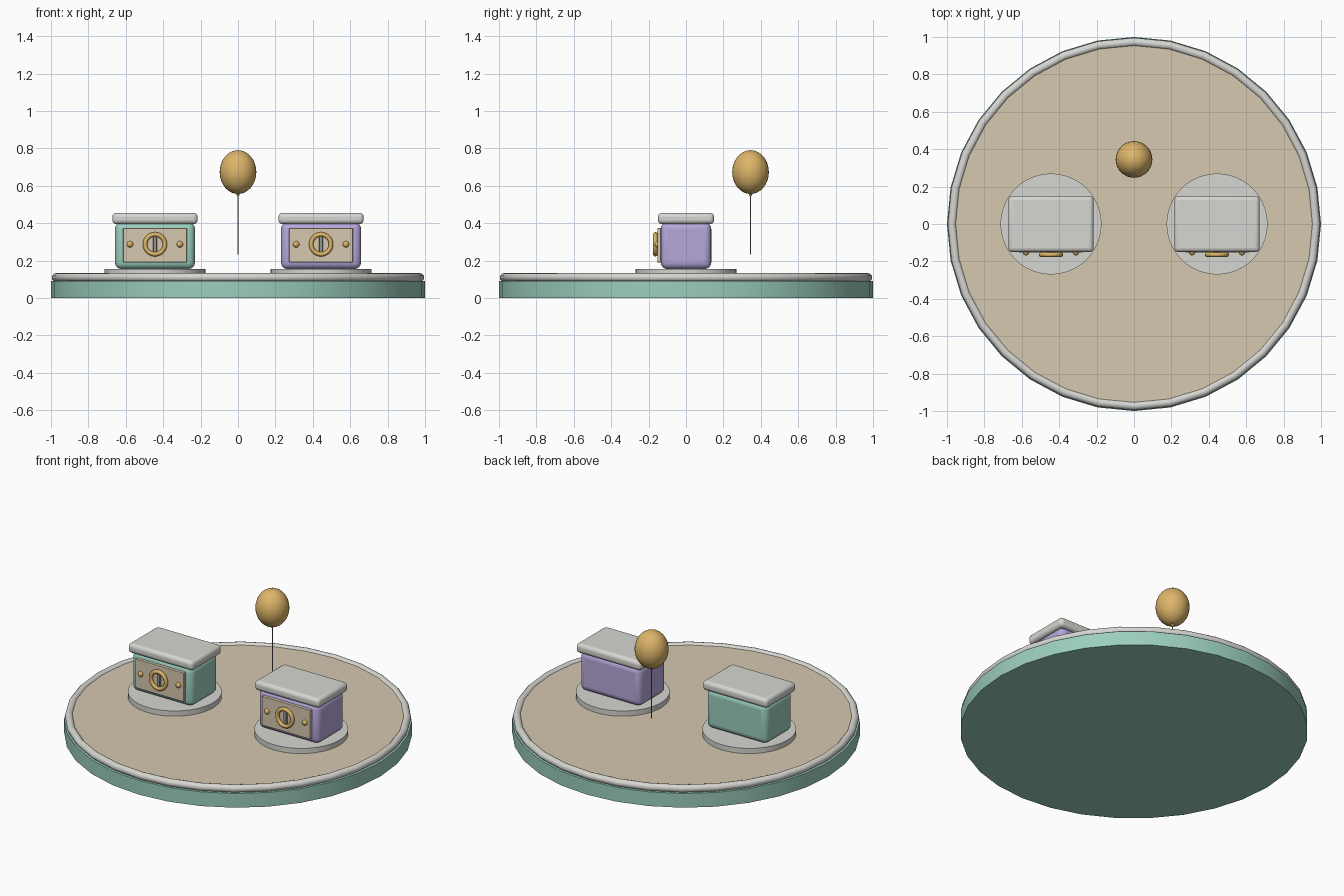
import bpy
import math

cube = bpy.data.objects.get("Cube")
if cube:
    bpy.data.objects.remove(cube, do_unlink=True)


def material(name, colour):
    mat = bpy.data.materials.new(name)
    mat.use_nodes = True
    rgba = (*colour, 1)
    mat.diffuse_color = rgba
    bsdf = mat.node_tree.nodes["Principled BSDF"]
    bsdf.inputs["Base Color"].default_value = rgba
    bsdf.inputs["Roughness"].default_value = 0.6
    return mat


MINT = material("mint", (0.33, 0.62, 0.51))
LILAC = material("lilac", (0.47, 0.39, 0.70))
SAND = material("sand", (0.67, 0.58, 0.43))
IVORY = material("ivory", (0.67, 0.67, 0.64))
GOLD = material("gold", (0.72, 0.46, 0.14))
GREY = material("slot grey", (0.30, 0.30, 0.30))


def finish(name, mat, bevel=0):
    obj = bpy.context.object
    obj.name = name
    obj.data.materials.append(mat)
    if bevel:
        mod = obj.modifiers.new("rounded edges", "BEVEL")
        mod.width = bevel
        mod.segments = 4
    bpy.ops.object.shade_smooth_by_angle(angle=math.radians(35))
    return obj


def box(name, mat, centre, size, bevel=0):
    bpy.ops.mesh.primitive_cube_add(size=1, location=centre)
    bpy.context.object.scale = size
    bpy.ops.object.transform_apply(location=False, rotation=False, scale=True)
    return finish(name, mat, bevel)


def cylinder(name, mat, x, y, bottom, top, radius, sides, tip=None):
    bpy.ops.mesh.primitive_cone_add(
        vertices=sides, radius1=radius, radius2=radius if tip is None else tip,
        depth=top - bottom, location=(x, y, (bottom + top) / 2))
    return finish(name, mat)


def ball(name, mat, centre, size, segments=24):
    bpy.ops.mesh.primitive_uv_sphere_add(
        segments=segments, ring_count=segments // 2, radius=1, location=centre)
    bpy.context.object.scale = size
    bpy.ops.object.transform_apply(location=False, rotation=False, scale=True)
    return finish(name, mat)


def ring(name, mat, centre, major, minor, sides, tilt=0):
    bpy.ops.mesh.primitive_torus_add(
        major_radius=major, minor_radius=minor, major_segments=sides,
        minor_segments=12, location=centre, rotation=(tilt, 0, 0))
    return finish(name, mat)


# Round platform with its floor and rim
cylinder("platform_base", MINT, 0, 0, 0, 0.09, 1.0, 32)
cylinder("platform_floor", SAND, 0, 0, 0.08, 0.122, 0.965, 48)
ring("platform_rim", IVORY, (0, 0, 0.11), 0.973, 0.023, 32)


# Two booths on discs, differing only in body colour
def booth(side, x, mat):
    cylinder(side + "_pedestal", IVORY, x, 0, 0.11, 0.155, 0.27, 48)
    box(side + "_booth_body", mat, (x, 0, 0.28), (0.428, 0.27, 0.25), 0.035)
    box(side + "_booth_lid", IVORY, (x, 0, 0.425), (0.456, 0.3, 0.06), 0.022)
    box(side + "_front_panel", SAND, (x, -0.14, 0.282), (0.34, 0.026, 0.184), 0.003)
    ring(side + "_dial_ring", GOLD, (x, -0.164, 0.287), 0.053, 0.012, 32, math.pi / 2)
    box(side + "_dial_slot", GREY, (x, -0.158, 0.287), (0.02, 0.018, 0.086), 0.003)
    for label, offset in (("right", -0.133), ("left", 0.133)):
        ball(side + "_booth_" + label + "_stud", GOLD,
             (x + offset, -0.153, 0.287), (0.017, 0.015, 0.017), 16)


booth("right", -0.444, MINT)
booth("left", 0.444, LILAC)

# Balloon with knot and string
ball("balloon", GOLD, (0, 0.345, 0.673), (0.098, 0.098, 0.117), 32)
cylinder("balloon_knot", GOLD, 0, 0.345, 0.545, 0.565, 0.005, 12, 0.014)
cylinder("balloon_string", GREY, 0, 0.345, 0.232, 0.555, 0.003, 8)
